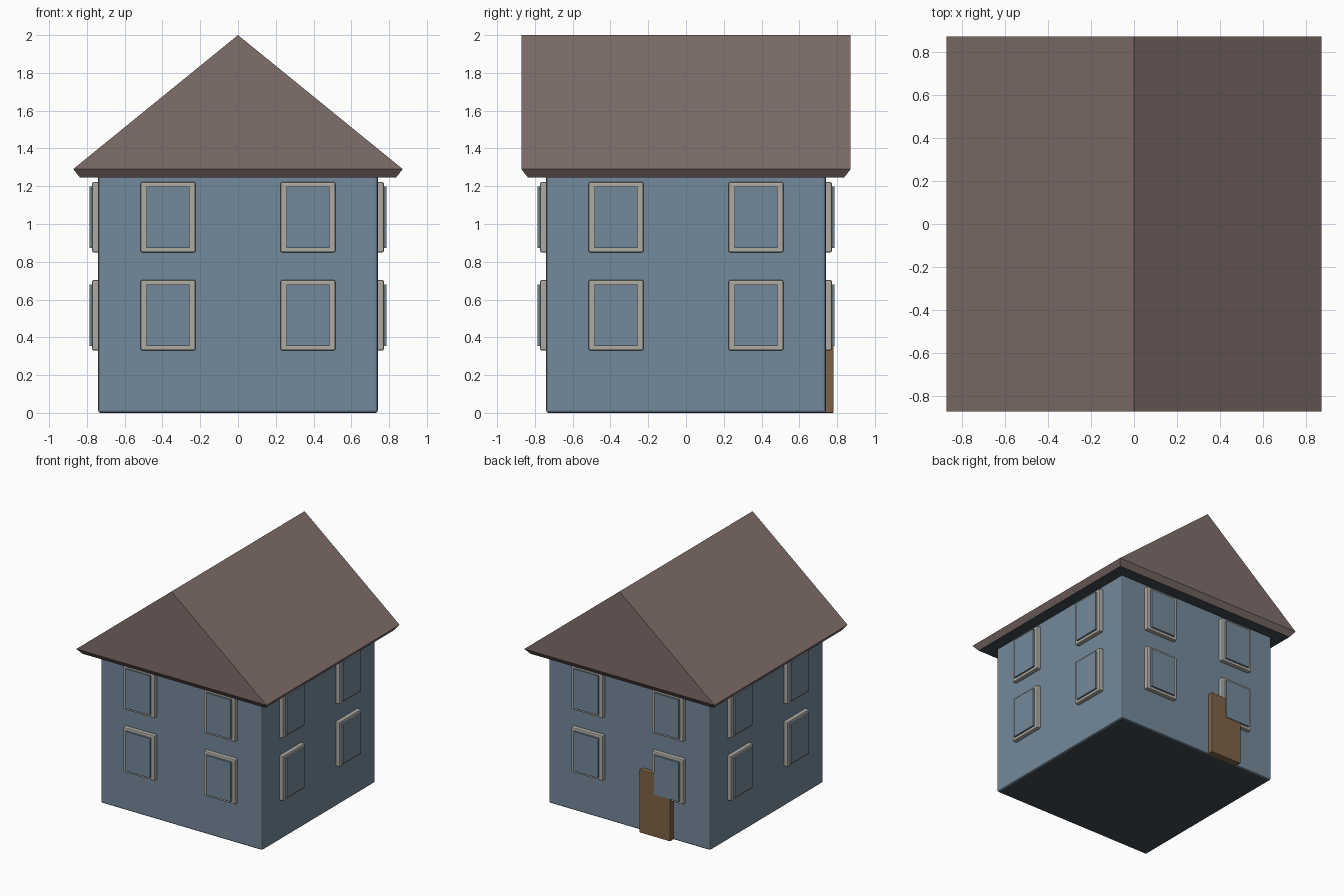
import bpy, bmesh, math
from mathutils import Matrix, Vector

if "Cube" in bpy.data.objects:
    bpy.data.objects.remove(bpy.data.objects["Cube"])


def mat(name, rgb):
    m = bpy.data.materials.new(name)
    m.diffuse_color = (*rgb, 1.0)
    m.use_nodes = True
    m.node_tree.nodes["Principled BSDF"].inputs["Base Color"].default_value = m.diffuse_color
    return m


BLUE = mat("slate blue", (0.174, 0.253, 0.322))
ROOF = mat("roof brown", (0.212, 0.157, 0.145))
GREY = mat("warm grey", (0.425, 0.408, 0.372))
WOOD = mat("door brown", (0.215, 0.125, 0.064))
DARK = mat("charcoal", (0.056, 0.072, 0.080))


def finish(name, bm, material, under=None):
    """Make the object; faces looking straight down take the second colour."""
    bmesh.ops.recalc_face_normals(bm, faces=bm.faces)
    if under:
        for f in bm.faces:
            f.material_index = 1 if f.normal.z < -0.99 else 0
    me = bpy.data.meshes.new(name)
    bm.to_mesh(me)
    bm.free()
    me.materials.append(material)
    if under:
        me.materials.append(under)
    ob = bpy.data.objects.new(name, me)
    bpy.context.collection.objects.link(ob)
    return ob


def box(name, lo, hi, material, bevel=0.0, turn=0.0, under=None):
    """Box between two corners, edges rounded, turned about the z axis."""
    lo, hi = Vector(lo), Vector(hi)
    bm = bmesh.new()
    bmesh.ops.create_cube(bm, size=1)
    bmesh.ops.scale(bm, vec=hi - lo, verts=bm.verts)
    bmesh.ops.translate(bm, vec=(lo + hi) / 2, verts=bm.verts)
    if bevel:
        bmesh.ops.bevel(bm, geom=bm.edges[:], offset=bevel, segments=2,
                        profile=0.5, affect='EDGES')
    bmesh.ops.transform(bm, matrix=Matrix.Rotation(turn, 4, 'Z'), verts=bm.verts)
    return finish(name, bm, material, under)


# Walls with a dark underside
W = 0.74
box("walls", (-W, -W, 0), (W, W, 1.265), BLUE, 0.012, under=DARK)

# Gable roof with a chamfered lower edge and dark soffit
bm = bmesh.new()
rings = []
for half, z in ((0.838, 1.247), (0.872, 1.291)):
    rings.append([bm.verts.new((sx * half, sy * half, z))
                  for sx, sy in ((-1, -1), (1, -1), (1, 1), (-1, 1))])
low, eave = rings
front = bm.verts.new((0, -0.872, 2))
back = bm.verts.new((0, 0.872, 2))
bm.faces.new(low)
for i in range(4):
    j = (i + 1) % 4
    bm.faces.new((low[i], low[j], eave[j], eave[i]))
bm.faces.new((eave[0], eave[1], front))
bm.faces.new((eave[2], eave[3], back))
bm.faces.new((eave[1], eave[2], back, front))
bm.faces.new((eave[3], eave[0], front, back))
finish("roof", bm, ROOF, DARK)

# Windows: two columns and two floors on each of the four sides
for side, label in enumerate(("front", "right", "back", "left")):
    turn = side * math.pi / 2
    for cx in (-0.37, 0.37):
        for cz in (0.517, 1.036):
            box(label + "_window_frame", (cx - 0.145, -0.773, cz - 0.186),
                (cx + 0.145, -0.72, cz + 0.186), GREY, 0.008, turn)
            box(label + "_window_pane", (cx - 0.114, -0.787, cz - 0.164),
                (cx + 0.114, -0.74, cz + 0.162), BLUE, 0.0, turn)

# Back door
box("back_door", (-0.402, 0.72, 0), (-0.118, 0.782, 0.522), WOOD, 0.006)
